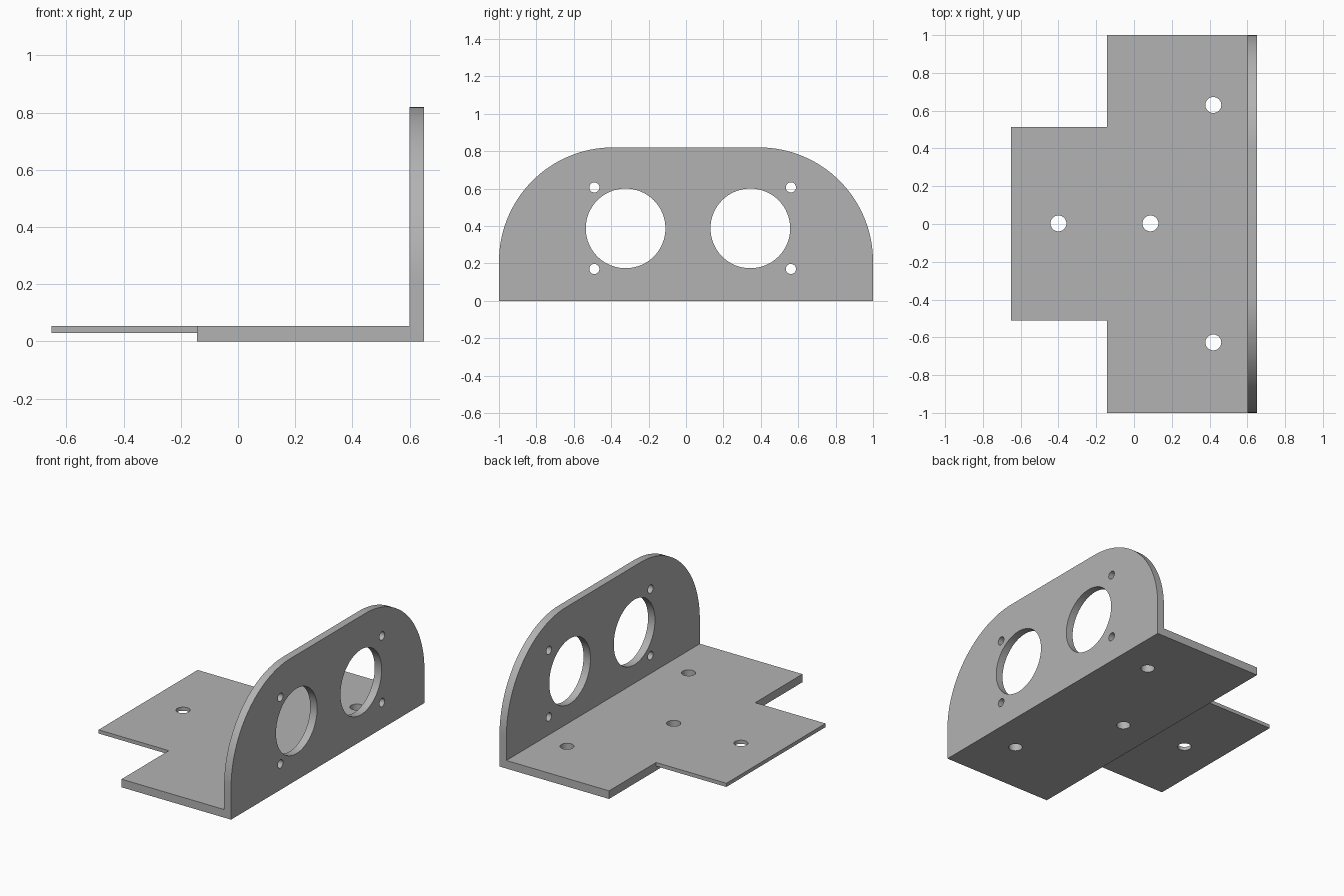
import bpy
import bmesh
from math import cos, sin, pi, radians
from mathutils import Vector

if "Cube" in bpy.data.objects:
    bpy.data.objects.remove(bpy.data.objects["Cube"], do_unlink=True)

# Overall dimensions
BACK, STEP, WALL_IN, WALL_OUT = -0.652, -0.143, 0.6, 0.65
FLOOR_TOP, TONGUE_BOTTOM, HEIGHT = 0.053, 0.029, 0.82
CORNER = 0.61

metal = bpy.data.materials.new("plain grey")
grey = (0.45, 0.45, 0.45, 1)
metal.diffuse_color = grey
metal.use_nodes = True
metal.node_tree.nodes["Principled BSDF"].inputs["Base Color"].default_value = grey


def prism(name, outline, direction):
    """Extrude a closed outline of 3D points along a direction."""
    bm = bmesh.new()
    face = bm.faces.new([bm.verts.new(p) for p in outline])
    grown = bmesh.ops.extrude_face_region(bm, geom=[face], use_keep_orig=True)
    moved = [v for v in grown["geom"] if isinstance(v, bmesh.types.BMVert)]
    bmesh.ops.translate(bm, verts=moved, vec=Vector(direction))
    bmesh.ops.recalc_face_normals(bm, faces=bm.faces)
    mesh = bpy.data.meshes.new(name)
    bm.to_mesh(mesh)
    bm.free()
    mesh.materials.append(metal)
    obj = bpy.data.objects.new(name, mesh)
    bpy.context.collection.objects.link(obj)
    return obj


def arc(cx, cy, radius, start, end, steps):
    return [(cx + radius * cos(start + (end - start) * i / steps),
             cy + radius * sin(start + (end - start) * i / steps))
            for i in range(steps + 1)]


def carve(target, cutter, operation="DIFFERENCE"):
    """Apply a boolean and discard its cutter."""
    cutter.hide_render = True
    mod = target.modifiers.new("carve", "BOOLEAN")
    mod.operation, mod.solver, mod.object = operation, "EXACT", cutter
    bpy.context.view_layer.objects.active = target
    bpy.ops.object.modifier_apply(modifier=mod.name)
    bpy.data.objects.remove(cutter, do_unlink=True)


def floor_hole(target, x, y, radius=0.042):
    ring = arc(x, y, radius, 0, 2 * pi, 48)[:-1]
    carve(target, prism("floor_cutter", [(a, b, -0.1) for a, b in ring], (0, 0, 0.3)))


def wall_hole(target, y, z, radius):
    ring = arc(y, z, radius, 0, 2 * pi, 64)[:-1]
    carve(target, prism("wall_cutter", [(0.5, a, b) for a, b in ring], (0.3, 0, 0)))


# Angle bracket: L section running the full width
section = [(STEP, 0), (WALL_OUT, 0), (WALL_OUT, HEIGHT), (WALL_IN, HEIGHT),
           (WALL_IN, FLOOR_TOP), (STEP, FLOOR_TOP)]
bracket = prism("angle_bracket", [(x, -1, z) for x, z in section], (0, 2, 0))

# Rounded upper corners of the upright plate
for side in (-1, 1):
    curve = arc(1 - CORNER, HEIGHT - CORNER, CORNER, 0, pi / 2, 32)
    waste = curve + [(1 - CORNER, 1), (1.1, 1), (1.1, HEIGHT - CORNER)]
    carve(bracket, prism("corner_cutter", [(0.5, side * y, z) for y, z in waste], (0.3, 0, 0)))

# Two large openings and four screw holes in the upright plate
for y in (-0.323, 0.344):
    wall_hole(bracket, y, 0.387, 0.213)
for y in (-0.49, 0.561):
    for z in (0.17, 0.606):
        wall_hole(bracket, y, z, 0.027)

# Mounting holes in the floor plate
for x, y in ((0.087, 0.003), (0.42, 0.63), (0.42, -0.627)):
    floor_hole(bracket, x, y)

# Thin tongue at the back, flush with the floor's top
corners = [(BACK, -0.511), (STEP, -0.511), (STEP, 0.514), (BACK, 0.514)]
tongue = prism("tongue_plate", [(x, y, TONGUE_BOTTOM) for x, y in corners],
               (0, 0, FLOOR_TOP - TONGUE_BOTTOM))
floor_hole(tongue, -0.4, 0.003)

# Smooth round edges, keep the plate edges sharp
for obj in (bracket, tongue):
    bpy.ops.object.select_all(action="DESELECT")
    obj.select_set(True)
    bpy.context.view_layer.objects.active = obj
    bpy.ops.object.shade_smooth_by_angle(angle=radians(30))
